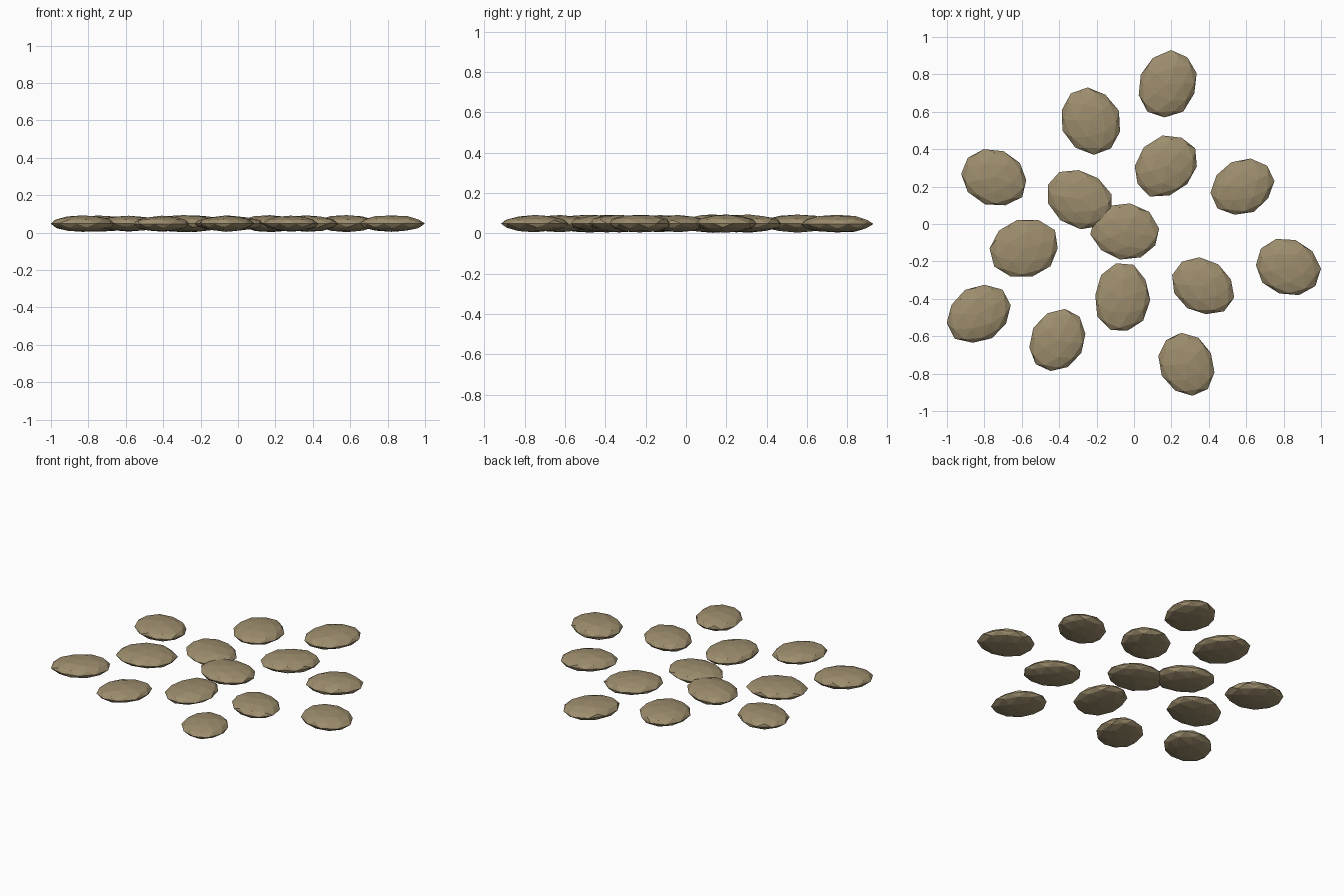
import bpy
import bmesh
import math
import random
from mathutils import Matrix, Vector

if "Cube" in bpy.data.objects:
    bpy.data.objects.remove(bpy.data.objects["Cube"], do_unlink=True)

random.seed(4)

# One sandy brown stone colour
stone_colour = (0.34, 0.27, 0.155, 1.0)
stone_material = bpy.data.materials.new("sandy_brown_stone")
stone_material.use_nodes = True
stone_material.diffuse_color = stone_colour
shader = stone_material.node_tree.nodes["Principled BSDF"]
shader.inputs["Base Color"].default_value = stone_colour
shader.inputs["Roughness"].default_value = 0.9


def fit(values, middle, half):
    """Return a function that maps the range of values onto middle +- half."""
    low, high = min(values), max(values)
    return lambda v: middle + (2 * (v - low) / (high - low) - 1) * half


def add_stone(name, x, y, half_width, half_depth, turn):
    """Flat faceted pebble, slightly irregular, fitted to its footprint."""
    bm = bmesh.new()
    bmesh.ops.create_icosphere(bm, subdivisions=2, radius=1)
    for v in bm.verts:
        spread = 1 + random.uniform(-0.035, 0.035)
        v.co = Vector((v.co.x * spread * 1.22, v.co.y * spread,
                       v.co.z * random.uniform(0.95, 1.05)))
    bm.transform(Matrix.Rotation(math.radians(turn), 4, "Z"))

    fit_x = fit([v.co.x for v in bm.verts], x, half_width)
    fit_y = fit([v.co.y for v in bm.verts], y, half_depth)
    fit_z = fit([v.co.z for v in bm.verts], 0.048, random.uniform(0.042, 0.046))
    for v in bm.verts:
        v.co = Vector((fit_x(v.co.x), fit_y(v.co.y), fit_z(v.co.z)))

    mesh = bpy.data.meshes.new(name)
    bm.to_mesh(mesh)
    bm.free()
    mesh.materials.append(stone_material)
    stone = bpy.data.objects.new(name, mesh)
    bpy.context.scene.collection.objects.link(stone)


# Stepping stones: x, y, half width, half depth, turn in degrees
stones = [
    (0.18, 0.75, 0.155, 0.18, 70),
    (-0.23, 0.55, 0.155, 0.18, 110),
    (-0.75, 0.25, 0.174, 0.15, -20),
    (-0.29, 0.13, 0.171, 0.158, -40),
    (0.17, 0.31, 0.166, 0.163, 48),
    (0.58, 0.2, 0.171, 0.15, 25),
    (-0.05, -0.04, 0.184, 0.15, -10),
    (-0.59, -0.13, 0.182, 0.152, 15),
    (-0.83, -0.48, 0.171, 0.155, 30),
    (-0.41, -0.62, 0.15, 0.166, 62),
    (-0.06, -0.39, 0.147, 0.18, 85),
    (0.37, -0.33, 0.166, 0.152, -35),
    (0.826, -0.23, 0.174, 0.15, -18),
    (0.28, -0.75, 0.15, 0.168, 115),
]
for number, stone in enumerate(stones, start=1):
    add_stone(f"stepping_stone_{number}", *stone)
